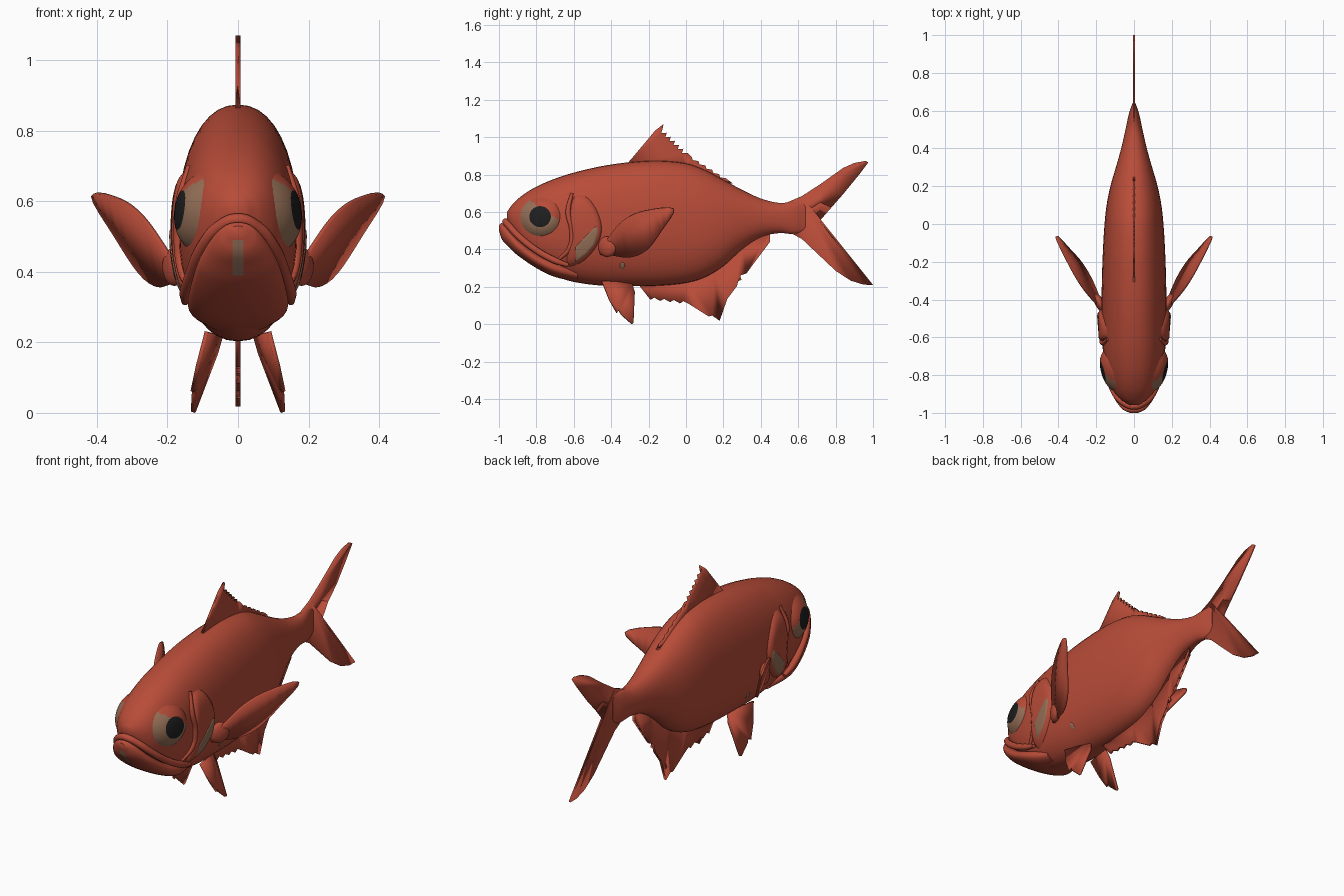
import bpy, bmesh, math
from mathutils import Vector

if "Cube" in bpy.data.objects:
    bpy.data.objects.remove(bpy.data.objects["Cube"])


def material(name, rgb):
    m = bpy.data.materials.new(name)
    m.diffuse_color = (*rgb, 1)
    m.use_nodes = True
    m.node_tree.nodes["Principled BSDF"].inputs["Base Color"].default_value = m.diffuse_color
    return m


RED = material("red skin", (0.48, 0.072, 0.04))
BROWN = material("dull brown", (0.30, 0.16, 0.095))
BLACK = material("pupil black", (0.013, 0.013, 0.014))

# stations: y, top z, bottom z, half width
BODY = [(-.957, .60, .555, .025), (-.93, .638, .49, .07), (-.88, .685, .40, .112),
        (-.80, .735, .315, .143), (-.70, .778, .258, .162), (-.60, .81, .226, .168),
        (-.45, .845, .206, .172), (-.30, .866, .203, .17), (-.15, .874, .205, .165),
        (0, .86, .22, .156), (.10, .825, .25, .145), (.20, .772, .31, .125),
        (.30, .718, .40, .096), (.40, .672, .465, .068), (.50, .648, .487, .045),
        (.58, .655, .482, .028), (.64, .65, .50, .008)]
JAW = [(-1.0, .53, .50, .022), (-.985, .54, .455, .055), (-.95, .515, .415, .087),
       (-.90, .465, .368, .115), (-.80, .39, .30, .137), (-.70, .345, .252, .14),
       (-.58, .30, .23, .10)]
POWER = 2.2


def station(table, y):
    """Smoothly interpolated top, bottom and half width at y."""
    y = min(max(y, table[0][0]), table[-1][0])
    i = max(k for k in range(len(table) - 1) if table[k][0] <= y)
    a, b = table[i], table[i + 1]
    p, q = table[max(i - 1, 0)], table[min(i + 2, len(table) - 1)]
    h = b[0] - a[0]
    t = (y - a[0]) / h
    out = []
    for k in (1, 2, 3):
        ma = (b[k] - p[k]) / (b[0] - p[0]) * h
        mb = (q[k] - a[k]) / (q[0] - a[0]) * h
        out.append((2*t**3 - 3*t*t + 1) * a[k] + (t**3 - 2*t*t + t) * ma
                   + (3*t*t - 2*t**3) * b[k] + (t**3 - t*t) * mb)
    return out


def skin(y, z, table=BODY):
    """Half width of the body surface at a side-view point."""
    top, bot, w = station(table, y)
    t = min(abs((2 * z - top - bot) / (top - bot)), 1)
    return w * (1 - t**POWER) ** (1 / POWER)


def finish(name, bm, mats=(RED,), angle=40):
    me = bpy.data.meshes.new(name)
    bm.to_mesh(me)
    bm.free()
    ob = bpy.data.objects.new(name, me)
    bpy.context.collection.objects.link(ob)
    for m in mats:
        me.materials.append(m)
    bpy.ops.object.select_all(action='DESELECT')
    ob.select_set(True)
    bpy.context.view_layer.objects.active = ob
    bpy.ops.object.shade_smooth_by_angle(angle=math.radians(angle))
    return ob


def mirror(ob):
    ob.modifiers.new("mirror", 'MIRROR')


def loft(name, table, steps=5, sides=40):
    bm = bmesh.new()
    ys = [a[0] + (b[0] - a[0]) * k / steps for a, b in zip(table, table[1:]) for k in range(steps)]
    rings = []
    for y in ys + [table[-1][0]]:
        top, bot, w = station(table, y)
        ring = []
        for s in range(sides):
            a = math.tau * s / sides
            c, d = math.cos(a), math.sin(a)
            ring.append(bm.verts.new((
                w * math.copysign(abs(c) ** (2 / POWER), c), y,
                (top + bot) / 2 + (top - bot) / 2 * math.copysign(abs(d) ** (2 / POWER), d))))
        rings.append(ring)
    for r, q in zip(rings, rings[1:]):
        for s in range(sides):
            bm.faces.new((r[s], r[s - 1], q[s - 1], q[s]))
    bm.faces.new(rings[0])
    bm.faces.new(rings[-1])
    bmesh.ops.recalc_face_normals(bm, faces=bm.faces)
    return finish(name, bm)


def rounded(pts, n=6):
    """Closed smooth curve through 2D points."""
    out, m = [], len(pts)
    for i in range(m):
        p, a, b, q = (Vector(pts[(i + k) % m]) for k in (-1, 0, 1, 2))
        for k in range(n):
            t = k / n
            out.append(0.5 * (2*a + (b - p)*t + (2*p - 5*a + 4*b - q)*t*t + (3*a - p - 3*b + q)*t**3))
    return out


def patch(name, outline, height, power, sink, mats=(RED,), rule=None, rings=12):
    """Domed plate laid on the flank, mirrored to both sides."""
    bm = bmesh.new()
    pts = [Vector(p) for p in outline]
    mid = sum(pts, Vector((0, 0))) / len(pts)

    def vert(p, r):
        return bm.verts.new((skin(*p) + height * (1 - r**power) - sink, p[0], p[1]))
    centre = vert(mid, 0)
    prev = None
    for k in range(1, rings + 1):
        r = k / rings
        ring = [vert(mid + (p - mid) * r, r) for p in pts]
        for i in range(len(pts)):
            f = bm.faces.new((ring[i - 1], ring[i], prev[i], prev[i - 1]) if prev
                             else (ring[i - 1], ring[i], centre))
            if rule:
                c = f.calc_center_median()
                f.material_index = rule(c.y - mid[0], c.z - mid[1])
        prev = ring
    if sum((f.normal.x for f in bm.faces if not f.normal_update()), 0) < 0:
        bmesh.ops.reverse_faces(bm, faces=bm.faces)
    mirror(finish(name, bm, mats, 50))


def fin(name, outline, x=lambda y, z: 0, thick=.01, both=False):
    bm = bmesh.new()
    bm.faces.new([bm.verts.new((x(y, z), y, z)) for y, z in outline])
    bmesh.ops.triangulate(bm, faces=bm.faces)
    ob = finish(name, bm)
    s = ob.modifiers.new("thickness", 'SOLIDIFY')
    s.thickness, s.offset = thick, 0
    if both:
        mirror(ob)


def ragged(a, b, n, depth):
    """Edge from a to b with n ray tips; depth sets the notch side."""
    a, b = Vector(a), Vector(b)
    side = Vector((-(b - a).y, (b - a).x)).normalized() * depth
    out = []
    for i in range(n):
        out += [a.lerp(b, i / n), a.lerp(b, (i + .35) / n) + side]
    return [tuple(p) for p in out]


def tube(name, pts, radius):
    cu = bpy.data.curves.new(name, 'CURVE')
    cu.dimensions, cu.bevel_depth, cu.bevel_resolution = '3D', radius, 3
    cu.use_fill_caps = True
    sp = cu.splines.new('BEZIER')
    sp.bezier_points.add(len(pts) - 1)
    for bp, p in zip(sp.bezier_points, pts):
        bp.co = p
        bp.handle_left_type = bp.handle_right_type = 'AUTO'
    sp.bezier_points[0].radius = sp.bezier_points[-1].radius = .6
    ob = bpy.data.objects.new(name, cu)
    bpy.context.collection.objects.link(ob)
    cu.materials.append(RED)
    bpy.ops.object.select_all(action='DESELECT')
    ob.select_set(True)
    bpy.context.view_layer.objects.active = ob
    bpy.ops.object.convert(target='MESH')
    return bpy.context.object


# body and protruding lower jaw
loft("body", BODY)
loft("lower_jaw", JAW)

# drooping upper lip, running back along both cheeks
half = [(.055, -.945, .525), (.098, -.90, .475), (.132, -.80, .395), (.148, -.70, .34), (.15, -.63, .315)]
tube("upper_lip", [(-x, y, z) for x, y, z in half[::-1]] + [(0, -.965, .548)] + half, .018)

# cheek ridge behind the eye
mirror(tube("cheek_ridge", [(skin(y, z) + .002, y, z) for y, z in
                            [(-.61, .70), (-.63, .60), (-.61, .50), (-.62, .41), (-.68, .345)]], .014))


# eyes: pupil, crescent iris, red lid
def eye_rule(dy, dz):
    if math.hypot(dy, dz) < .054:
        return 2
    return 1 if -.55 * dy - .83 * dz > -.04 and dy < .095 else 0


circle = [(-.78 + .115 * math.cos(a), .575 + .112 * math.sin(a))
          for a in (math.tau * i / 48 for i in range(48))]
patch("eye", circle, .036, 3, .008, (RED, BROWN, BLACK), eye_rule, 16)

# gill covers with a dull patch, and a small spot on the flank
patch("gill_cover", rounded([(-.60, .69), (-.53, .69), (-.47, .61), (-.445, .51), (-.47, .42),
                             (-.54, .335), (-.63, .295), (-.64, .36), (-.615, .45), (-.625, .58)]),
      .034, 10, .014)
patch("gill_patch", [(-.595, .41), (-.535, .475), (-.48, .525), (-.468, .50), (-.485, .43),
                     (-.54, .365), (-.59, .335)], .006, 12, -.018, (BROWN,))
patch("flank_spot", [(-.34 + .014 * math.cos(a), .312 + .02 * math.sin(a))
                     for a in (math.tau * i / 16 for i in range(16))], .006, 6, .002, (BROWN,), None, 4)

# chin stripe: thin plate following the front of the jaw
bm = bmesh.new()
rows = []
for k in range(7):
    z = .39 + .1 * k / 6
    y = next((-1 + i * .001 for i in range(150) if skin(-1 + i * .001, z, JAW) > .016), -.95)
    rows.append([bm.verts.new((x, y - .004, z)) for x in (-.015, .015)])
for a, b in zip(rows, rows[1:]):
    bm.faces.new((a[0], a[1], b[1], b[0]))
finish("chin_stripe", bm, (BROWN,))

# dorsal, anal and tail fins
fin("dorsal_fin", [(-.32, .85), (-.30, .875), (-.22, .965), (-.165, 1.035), (-.12, 1.07)]
    + ragged((-.125, 1.045), (.03, .895), 7, -.022) + ragged((.03, .895), (.25, .757), 6, -.012)
    + [(.25, .752), (.19, .75), (0, .82)], thick=.013)
fin("anal_fin", [(-.26, .23), (-.245, .20)] + ragged((-.19, .13), (.02, .105), 4, .014)
    + ragged((.02, .105), (.155, .02), 4, .014) + ragged((.18, .018), (.195, .10), 3, .02)
    + ragged((.195, .10), (.475, .475), 11, .02) + [(.45, .50), (.3, .43), (.15, .31), (0, .24)], thick=.013)
fin("tail_fin", [(.50, .63), (.55, .655), (.62, .685), (.72, .75), (.84, .835), (.90, .862), (.96, .873),
                 (.975, .865), (.93, .805), (.84, .695), (.715, .552), (.80, .44), (.90, .32), (1.0, .21),
                 (.95, .211), (.88, .233), (.80, .285), (.70, .38), (.62, .455), (.57, .482), (.50, .50)],
    thick=.013)

# paired pelvic and pectoral fins
fin("pelvic_fin", [(-.45, .23), (-.41, .13), (-.37, .06), (-.36, .075), (-.345, .05), (-.29, .002),
                   (-.282, .005), (-.275, .17), (-.29, .22)],
    lambda y, z: .055 + (.2 - z) * .37 + (-.29 - y) * .28, .012, True)
fin("pectoral_fin", rounded([(-.46, .38), (-.41, .47), (-.33, .56), (-.22, .607), (-.066, .616),
                             (-.13, .50), (-.21, .395), (-.30, .358), (-.40, .37)], 4),
    lambda y, z: .41 + .455 * (y + .07) + .319 * (z - .615), .012, True)

# fleshy root of each pectoral fin
bm = bmesh.new()
bmesh.ops.create_uvsphere(bm, u_segments=24, v_segments=14, radius=1)
for v in bm.verts:
    v.co = (.18 + .028 * v.co.x + .02 * v.co.y, -.42 + .05 * v.co.y, .415 + .055 * v.co.z)
mirror(finish("pectoral_root", bm))
